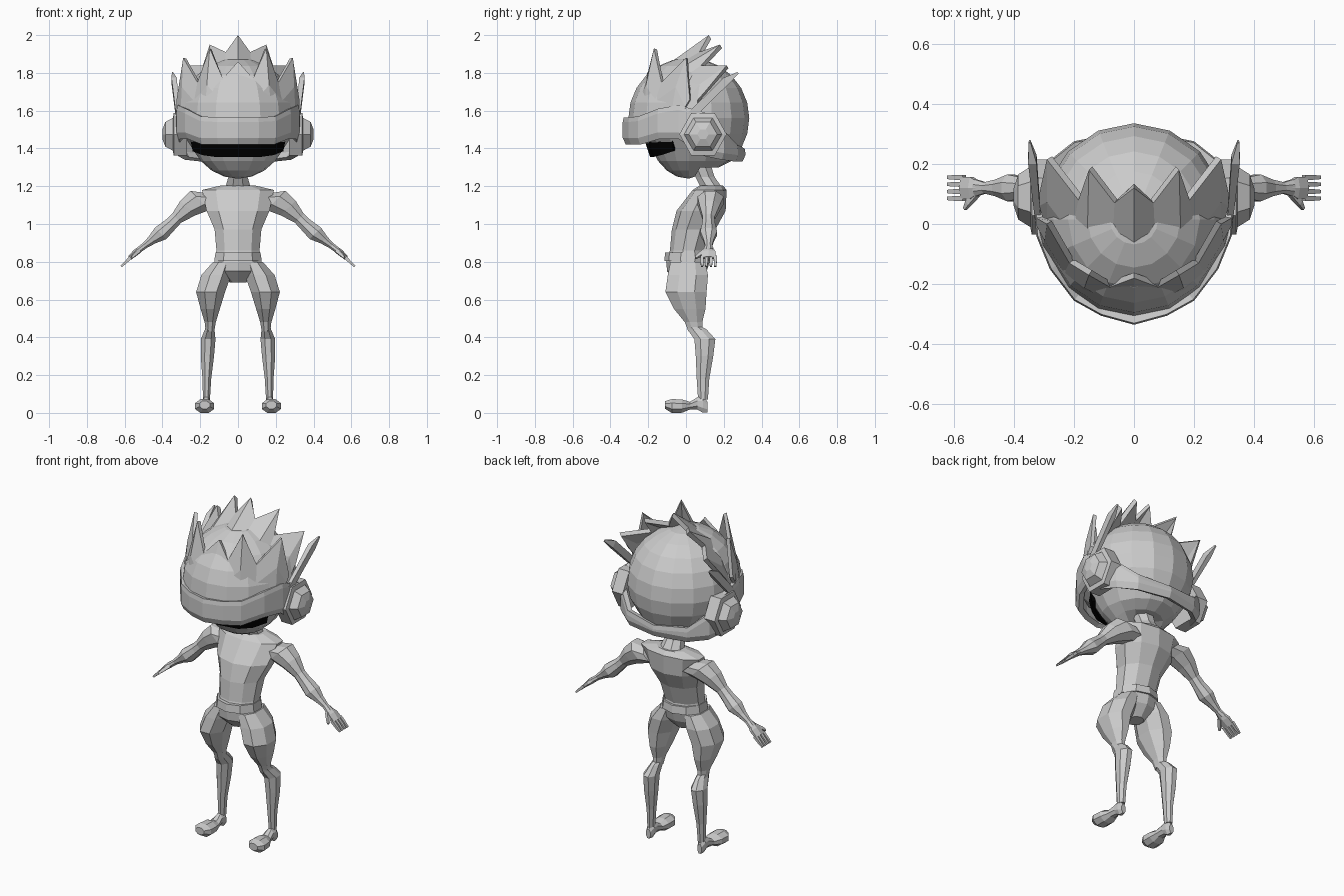
import bpy, bmesh
from math import cos, sin, pi
from mathutils import Vector as V

X, Y, Z = V((1, 0, 0)), V((0, 1, 0)), V((0, 0, 1))


def finish(bm, name, mirror=False, thick=0, color=None):
    me = bpy.data.meshes.new(name)
    bm.to_mesh(me)
    bm.free()
    ob = bpy.data.objects.new(name, me)
    bpy.context.collection.objects.link(ob)
    if mirror:
        ob.modifiers.new("Mirror", 'MIRROR')
    if thick:
        m = ob.modifiers.new("Solidify", 'SOLIDIFY')
        m.thickness = thick
    if color:
        mat = bpy.data.materials.new(name)
        mat.diffuse_color = color
        me.materials.append(mat)
    return ob


def loft(name, sections, u, v, n=8, mirror=True, turn=0.5):
    """Closed skin over elliptical rings: (x, y, z, radius_u, radius_v)."""
    bm = bmesh.new()
    rings = []
    for x, y, z, ru, rv in sections:
        ring = []
        for i in range(n):
            a = 2 * pi * (i + turn) / n
            ring.append(bm.verts.new(V((x, y, z)) + u * ru * cos(a) + v * rv * sin(a)))
        rings.append(ring)
    for a, b in zip(rings, rings[1:]):
        for i in range(n):
            j = (i + 1) % n
            bm.faces.new((a[i], a[j], b[j], b[i]))
    bm.faces.new(rings[0])
    bm.faces.new(rings[-1])
    bmesh.ops.recalc_face_normals(bm, faces=bm.faces)
    return finish(bm, name, mirror)


def strip(name, rows, thick, color=None):
    """Mirrored sheet through rows of points, top row first, from x=0 outward."""
    bm = bmesh.new()
    grid = [[bm.verts.new(p) for p in row] for row in rows]
    for a, b in zip(grid, grid[1:]):
        for i in range(len(a) - 1):
            bm.faces.new((a[i], b[i], b[i + 1], a[i + 1]))
    return finish(bm, name, True, thick, color)


def mix(a, b, t, push=V((0, 0, 0))):
    return [V(p).lerp(V(q), t) + push for p, q in zip(a, b)]


# Head: round skull, front lower half tapered to the chin
bm = bmesh.new()
bmesh.ops.create_uvsphere(bm, u_segments=16, v_segments=12, radius=1)
for w in bm.verts:
    w.co = V((w.co.x * .31, .015 + w.co.y * .32, 1.56 + w.co.z * .32))
    if w.co.z < 1.5:
        t = min(1, (1.5 - w.co.z) / .1)
        w.co.x *= 1 - .1 * t
        if w.co.y < 0:
            w.co.y *= 1 - .3 * t
        elif w.co.y > .05:
            w.co.z = max(w.co.z, 1.30)
finish(bm, "head")

# Dark face opening
strip("face_mask", [
    [(0, -.225, 1.46), (.12, -.205, 1.46), (.2, -.15, 1.46), (.255, -.07, 1.46)],
    [(0, -.19, 1.355), (.12, -.17, 1.355), (.19, -.13, 1.365), (.24, -.07, 1.385)]],
    .02, (0, 0, 0, 1))

# Visor band running all round the head
band = [(0, -.335, 1.565, 1.42), (.11, -.305, 1.565, 1.42), (.2, -.255, 1.57, 1.42),
        (.28, -.15, 1.61, 1.45), (.325, -.04, 1.63, 1.45), (.335, .1, 1.59, 1.36),
        (.295, .2, 1.5, 1.34), (.2, .275, 1.42, 1.33), (0, .315, 1.4, 1.33)]
strip("visor_band", [
    [(x * .985, y * .985, t) for x, y, t, b in band],
    [(x, y, t - .025) for x, y, t, b in band],
    [(x, y, b + .035) for x, y, t, b in band],
    [(x * .95, y * .95, b) for x, y, t, b in band]], .03)

# Ear cups and antennas
loft("ear_cup", [(.27, .09, 1.475, .125, .13), (.34, .09, 1.475, .125, .13),
                 (.345, .09, 1.475, .1, .1), (.385, .09, 1.475, .075, .075),
                 (.4, .09, 1.475, .03, .03)], Y, Z, 6, turn=0)
loft("antenna", [(.315, -.02, 1.53, .012, .03), (.338, .215, 1.76, .02, .03),
                 (.347, .275, 1.8, .004, .008)], X, V((0, .7, -.7)), 4)

# Hair: two fans of spikes; each tip row zigzags between tips and valleys
tips = [(0, -.18, 1.86), (.08, -.21, 1.77), (.15, -.17, 1.93),
        (.215, -.13, 1.75), (.29, 0, 1.88), (.325, .02, 1.66)]
base = [(0, -.28, 1.54), (.1, -.265, 1.54), (.18, -.225, 1.54),
        (.25, -.165, 1.55), (.305, -.08, 1.57), (.325, 0, 1.58)]
strip("front_hair", [tips, mix(tips, base, .5, V((0, -.015, 0))), base], .02)
tips = [(0, .12, 2.0), (.065, .07, 1.91), (.15, .18, 1.95), (.185, .08, 1.84),
        (.29, .215, 1.84), (.315, .1, 1.7)]
base = [(0, -.23, 1.68), (.08, -.22, 1.68), (.16, -.18, 1.67), (.23, -.11, 1.64),
        (.29, -.03, 1.6), (.315, .06, 1.57)]
strip("back_hair", [tips, mix(tips, base, .5, V((0, -.02, .02))), base], .025)

# Neck, torso and belt
loft("neck", [(0, .07, 1.33, .065, .06), (0, .1, 1.25, .055, .055),
              (0, .13, 1.2, .07, .06), (0, .13, 1.14, .1, .07)], X, Y, 8, False)
loft("torso", [(0, .135, 1.205, .09, .06), (0, .125, 1.18, .2, .09),
               (0, .08, 1.07, .175, .13), (0, .04, .97, .13, .115),
               (0, .015, .86, .12, .1), (0, .01, .8, .13, .115),
               (0, .005, .75, .13, .105), (0, .01, .69, .045, .05)], X, Y, 10, False)
loft("belt", [(0, .01, .85, .125, .12), (0, .01, .805, .132, .125)], X, Y, 10, False)

# Legs
loft("thigh", [(.08, .01, .8, .055, .1), (.115, .01, .73, .085, .115),
               (.145, 0, .64, .083, .118), (.147, .02, .55, .055, .09),
               (.147, .04, .48, .032, .05), (.148, .05, .43, .024, .04)], X, Y)
loft("shin", [(.148, .03, .47, .024, .035), (.15, .06, .44, .028, .055),
              (.158, .1, .39, .042, .06), (.162, .098, .3, .038, .05),
              (.165, .09, .18, .025, .036), (.167, .09, .07, .02, .028)], X, Y)

# Feet: heel, narrow arch and round toe
loft("foot", [(.17, .115, .03, .015, .03), (.169, .09, .045, .025, .048),
              (.169, .06, .05, .025, .035), (.17, .02, .038, .035, .022),
              (.175, -.02, .036, .052, .038), (.177, -.075, .036, .055, .04),
              (.177, -.11, .042, .03, .022)], X, Z)

# Arms with bulged shoulder and forearm
D = V((.72, 0, .7))
loft("arm", [(.13, .13, 1.125, .07, .06), (.2, .13, 1.125, .075, .078),
             (.265, .125, 1.085, .058, .06), (.325, .12, 1.03, .034, .036),
             (.355, .12, 1.0, .036, .038), (.41, .12, .95, .048, .046),
             (.455, .12, .915, .03, .027), (.495, .12, .885, .02, .018),
             (.525, .12, .862, .03, .017)], Y, D)

# Hands: flat palm, four fingers and thumb
loft("palm", [(.515, .12, .87, .022, .016), (.54, .12, .85, .042, .017),
              (.573, .12, .82, .043, .012)], Y, D, 6)
for i, y in enumerate((.085, .108, .132, .155)):
    loft(f"finger_{i + 1}", [(.565, y, .826, .012, .012), (.595, y, .797, .011, .01),
                             (.618, y, .775, .008, .007)], Y, D, 4)
loft("thumb", [(.525, .1, .857, .016, .014), (.55, .07, .835, .014, .012),
               (.563, .05, .82, .007, .007)], V((.5, .7, -.5)), D, 4)
